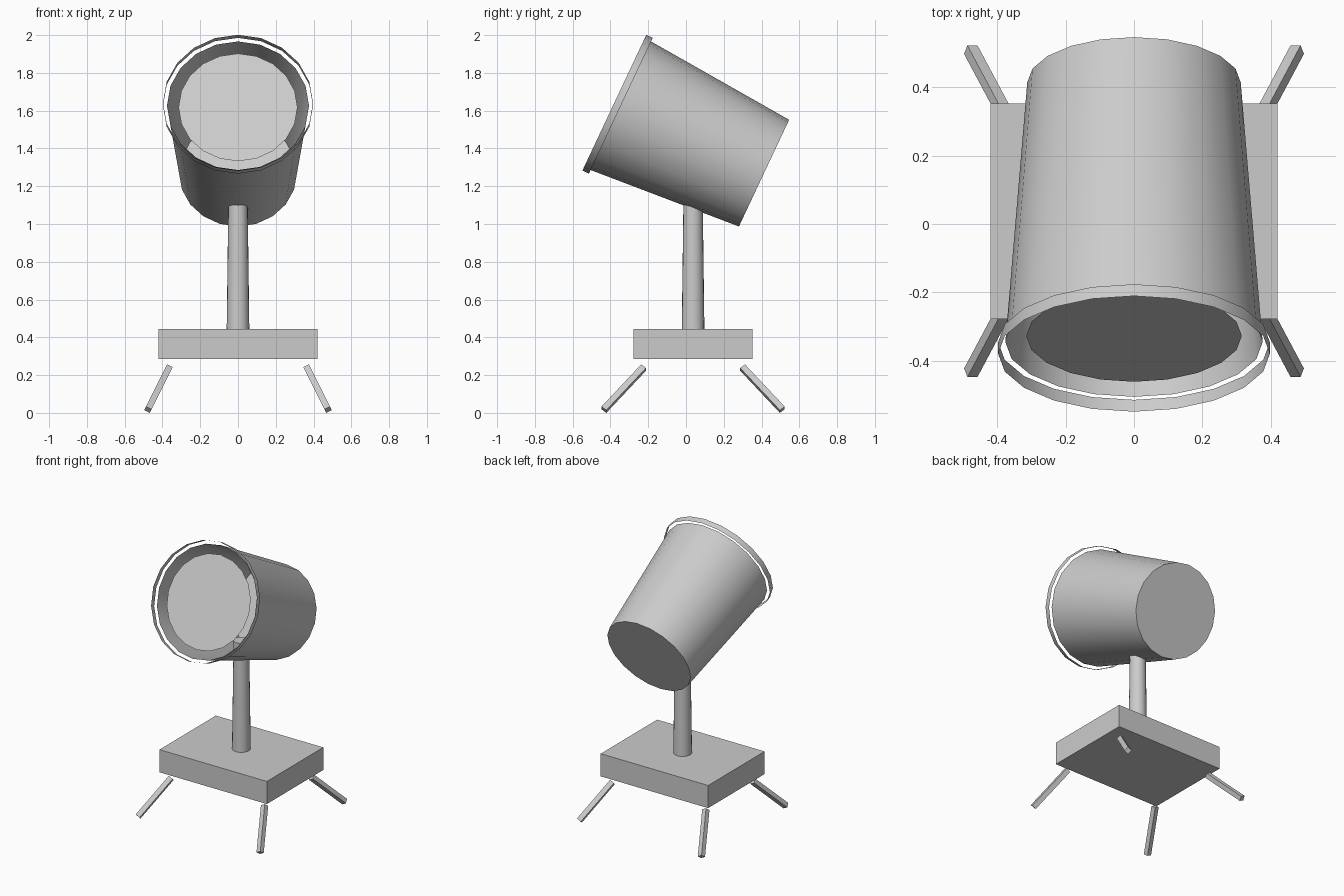
import bpy
import bmesh
import math
from mathutils import Matrix, Vector

cube = bpy.data.objects.get("Cube")
if cube:
    bpy.data.objects.remove(cube, do_unlink=True)

SIDES = 20
CENTRE_Y = 0.0375

grey = bpy.data.materials.new("light_grey")
grey.use_nodes = True
colour = (0.6, 0.6, 0.6, 1)
grey.diffuse_color = colour
grey.node_tree.nodes["Principled BSDF"].inputs["Base Color"].default_value = colour


def add_object(name, bm, matrix, smooth=False):
    mesh = bpy.data.meshes.new(name)
    bm.to_mesh(mesh)
    bm.free()
    mesh.materials.append(grey)
    obj = bpy.data.objects.new(name, mesh)
    bpy.context.collection.objects.link(obj)
    obj.matrix_world = matrix
    if smooth:
        bpy.ops.object.select_all(action='DESELECT')
        obj.select_set(True)
        bpy.context.view_layer.objects.active = obj
        bpy.ops.object.shade_smooth_by_angle(angle=math.radians(30))
    return obj


def tube(name, matrix, r_low, r_high, z_low, z_high, cap_low=False, cap_high=False):
    """Tapered tube along local z with optional end caps."""
    bm = bmesh.new()
    rings = []
    for r, z in ((r_low, z_low), (r_high, z_high)):
        rings.append([bm.verts.new((r * math.cos(a), r * math.sin(a), z))
                      for a in (math.tau * i / SIDES for i in range(SIDES))])
    low, high = rings
    for i in range(SIDES):
        j = (i + 1) % SIDES
        bm.faces.new((low[i], low[j], high[j], high[i]))
    if cap_low:
        bm.faces.new(low[::-1])
    if cap_high:
        bm.faces.new(high)
    return add_object(name, bm, matrix, smooth=True)


def box(name, size, matrix):
    bm = bmesh.new()
    bmesh.ops.create_cube(bm, size=1)
    bmesh.ops.scale(bm, vec=size, verts=bm.verts)
    return add_object(name, bm, matrix)


# Tilted head: local z points out of the open front
head = Matrix.Translation((0, -0.345, 1.626)) @ Matrix.Rotation(math.radians(64.8), 4, 'X')
tube("barrel", head, 0.312, 0.376, -0.838, 0, cap_low=True)
tube("front_band", head, 0.397, 0.397, 0, 0.038)

# Flat disc just inside the opening
bm = bmesh.new()
bmesh.ops.create_circle(bm, cap_ends=True, radius=0.315, segments=SIDES)
add_object("front_disc", bm, head @ Matrix.Translation((0, 0, -0.02)))

# Stem reaches into the barrel
tube("stem", Matrix.Translation((0, CENTRE_Y, 0)), 0.06, 0.05, 0.44, 1.21, True, True)

# Base block
box("base", (0.84, 0.63, 0.16), Matrix.Translation((0, CENTRE_Y, 0.365)))

# Four splayed legs, set a little below the base
for side, sx in (("left", 1), ("right", -1)):
    for end, sy in (("front", -1), ("back", 1)):
        foot = Vector((sx * 0.477, CENTRE_Y + sy * 0.472, 0.017))
        top = Vector((sx * 0.365, CENTRE_Y + sy * 0.262, 0.24))
        d = (top - foot).normalized()
        turn = (Matrix.Rotation(math.atan2(d.x, d.z), 4, 'Y')
                @ Matrix.Rotation(-math.asin(d.y), 4, 'X'))
        box(f"{end}_{side}_leg", (0.033, 0.033, (top - foot).length),
            Matrix.Translation((foot + top) / 2) @ turn)
